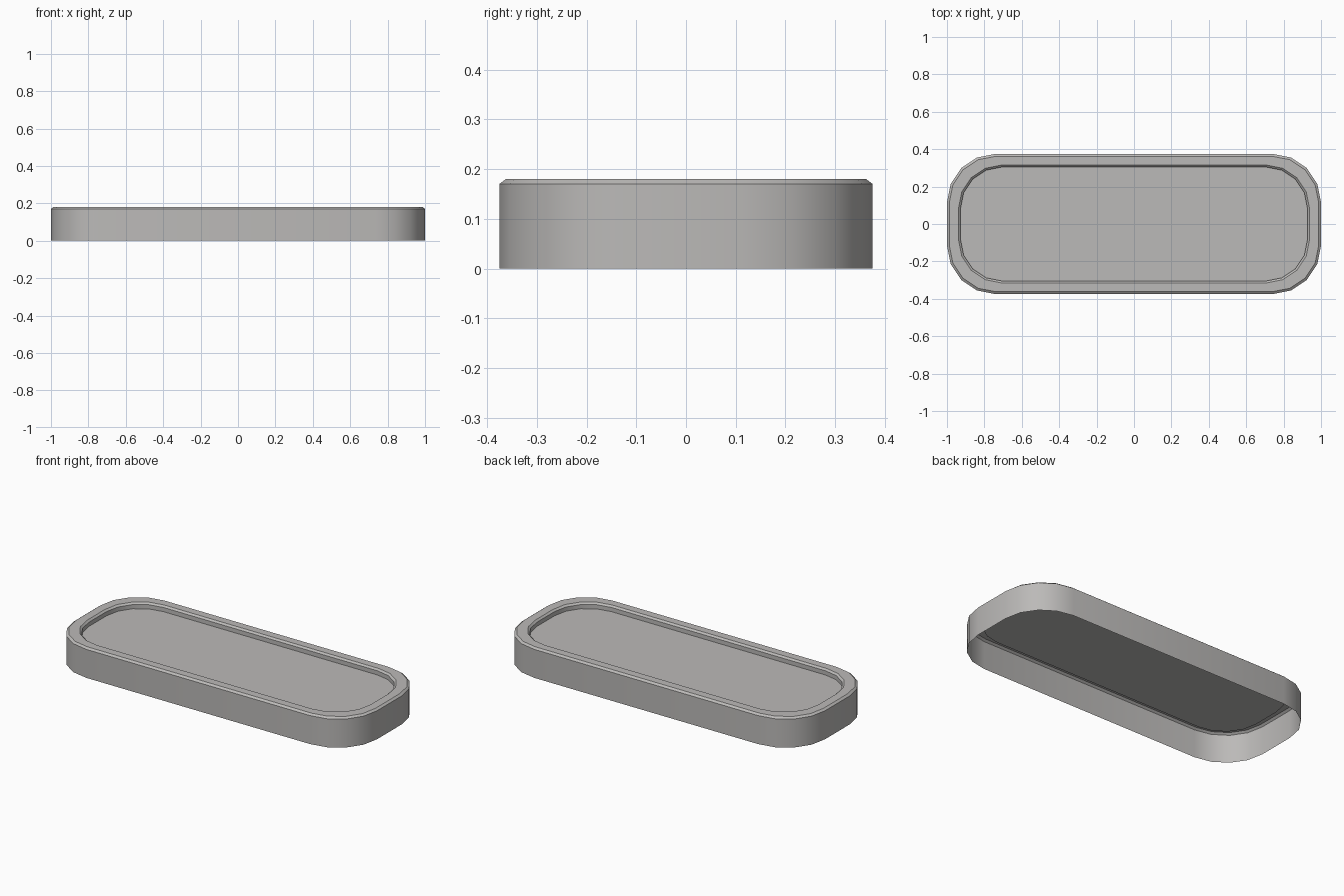
import bpy, bmesh, math

if "Cube" in bpy.data.objects:
    bpy.data.objects.remove(bpy.data.objects["Cube"])

grey = bpy.data.materials.new("warm grey")
grey.diffuse_color = (0.50, 0.49, 0.48, 1)
grey.use_nodes = True
grey.node_tree.nodes["Principled BSDF"].inputs["Base Color"].default_value = grey.diffuse_color

SEGMENTS = 4  # facets per rounded corner


def rounded_outline(hx, hy, r):
    """Rounded rectangle, counter-clockwise."""
    pts = []
    for i, (sx, sy) in enumerate([(1, 1), (-1, 1), (-1, -1), (1, -1)]):
        for k in range(SEGMENTS + 1):
            a = math.pi / 2 * (i + k / SEGMENTS)
            pts.append((sx * (hx - r) + r * math.cos(a),
                        sy * (hy - r) + r * math.sin(a)))
    return pts


# Profile from outer foot, over the rim, down to the recess floor:
# half length, half width, corner radius, height
profile = [
    (1.000, 0.375, 0.260, 0.00),
    (1.000, 0.375, 0.260, 0.17),
    (0.987, 0.362, 0.247, 0.18),
    (0.938, 0.315, 0.230, 0.18),
    (0.927, 0.304, 0.220, 0.17),
    (0.927, 0.304, 0.220, 0.145),
]

bm = bmesh.new()
rings = [[bm.verts.new((x, y, z)) for x, y in rounded_outline(hx, hy, r)]
         for hx, hy, r, z in profile]

# Walls and rim: open underneath
for low, high in zip(rings, rings[1:]):
    n = len(low)
    for i in range(n):
        j = (i + 1) % n
        bm.faces.new((low[i], low[j], high[j], high[i]))

# Recessed floor
bm.faces.new(rings[-1])

mesh = bpy.data.meshes.new("tray")
bm.to_mesh(mesh)
bm.free()
mesh.materials.append(grey)
tray = bpy.data.objects.new("tray", mesh)
bpy.context.collection.objects.link(tray)

# Smooth corners, crisp chamfers
bpy.context.view_layer.objects.active = tray
tray.select_set(True)
bpy.ops.object.shade_smooth_by_angle(angle=math.radians(30))
